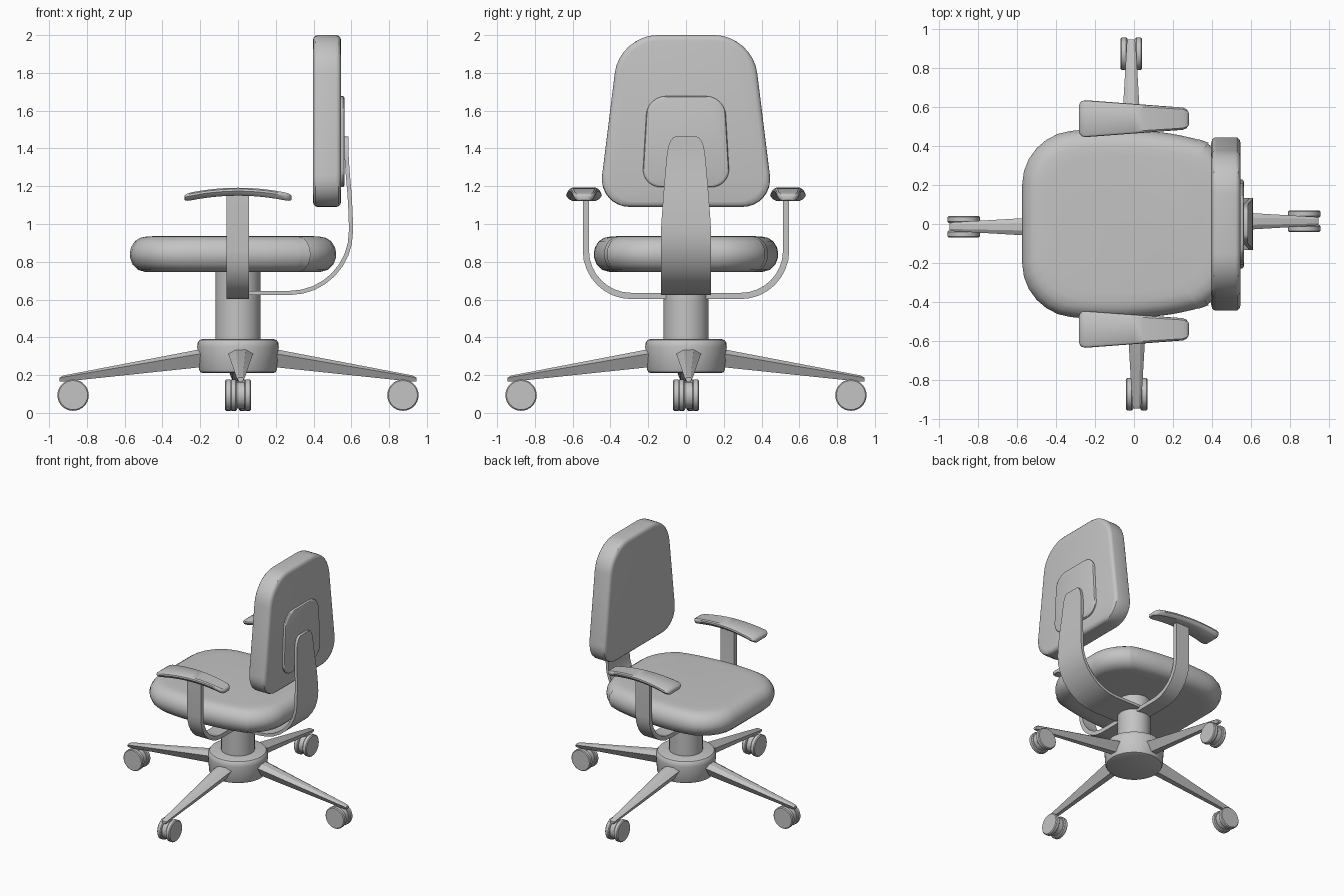
import bpy, bmesh, math
from mathutils import Vector, Matrix

if "Cube" in bpy.data.objects:
    bpy.data.objects.remove(bpy.data.objects["Cube"])

grey = bpy.data.materials.new("plain grey")
grey.diffuse_color = (0.55, 0.55, 0.55, 1)
grey.use_nodes = True
grey.node_tree.nodes["Principled BSDF"].inputs["Base Color"].default_value = grey.diffuse_color


def finish(name, bm, angle=35):
    """Turn a bmesh into a shaded grey object."""
    bmesh.ops.recalc_face_normals(bm, faces=bm.faces)
    me = bpy.data.meshes.new(name)
    bm.to_mesh(me)
    bm.free()
    me.materials.append(grey)
    ob = bpy.data.objects.new(name, me)
    bpy.context.collection.objects.link(ob)
    bpy.ops.object.select_all(action='DESELECT')
    ob.select_set(True)
    bpy.context.view_layer.objects.active = ob
    bpy.ops.object.shade_smooth_by_angle(angle=math.radians(angle))
    return ob


def add_loft(bm, rings):
    """Skin a list of closed rings and cap both ends."""
    loops = [[bm.verts.new(p) for p in r] for r in rings]
    n = len(loops[0])
    for a, b in zip(loops, loops[1:]):
        for i in range(n):
            j = (i + 1) % n
            bm.faces.new((a[i], a[j], b[j], b[i]))
    bm.faces.new(loops[0])
    bm.faces.new(loops[-1])


def loft(name, rings, angle=35):
    bm = bmesh.new()
    add_loft(bm, rings)
    return finish(name, bm, angle)


def rounded(points, closed=True, seg=8):
    """Polyline of (u, v, cut) corners, each rounded over its cut length."""
    out, n = [], len(points)
    for i, (u, v, cut) in enumerate(points):
        p = Vector((u, v))
        if cut == 0 or (not closed and i in (0, n - 1)):
            out.append(p)
            continue
        a = p + (Vector(points[i - 1][:2]) - p).normalized() * cut
        d = p + (Vector(points[(i + 1) % n][:2]) - p).normalized() * cut
        b, c = a.lerp(p, 0.55), d.lerp(p, 0.55)
        for k in range(seg + 1):
            t = k / seg
            s = 1 - t
            out.append(a * s**3 + b * 3*s*s*t + c * 3*s*t*t + d * t**3)
    return out


def mirrored(half):
    """Complete an outline across its first axis."""
    return half + [(-u, v, c) for u, v, c in reversed(half)]


def cushion(name, outline, profile, place):
    """Stack copies of an outline, inset by the (inset, height) profile."""
    us, vs = [p.x for p in outline], [p.y for p in outline]
    cu, cv = (max(us) + min(us)) / 2, (max(vs) + min(vs)) / 2
    hu, hv = (max(us) - min(us)) / 2, (max(vs) - min(vs)) / 2
    rings = [[place(cu + (p.x - cu) * (1 - d / hu), cv + (p.y - cv) * (1 - d / hv), h)
              for p in outline] for d, h in profile]
    return loft(name, rings)


def strip(name, path, thick, half_width, place):
    """Flat bar swept along a 2D path."""
    rings = []
    for i, p in enumerate(path):
        t = (path[min(i + 1, len(path) - 1)] - path[max(i - 1, 0)]).normalized()
        o = Vector((-t.y, t.x)) * thick / 2
        w = half_width(p)
        rings.append([place(p + o, w), place(p + o, -w), place(p - o, -w), place(p - o, w)])
    return loft(name, rings)


def turned(name, profile, seg=40):
    """Solid of revolution about z from (radius, height) pairs."""
    return loft(name, [[(r * math.cos(2 * math.pi * i / seg), r * math.sin(2 * math.pi * i / seg), z)
                        for i in range(seg)] for r, z in profile])


# Hub and column
turned("base_hub", [(0.185, 0.21), (0.2, 0.216), (0.207, 0.23), (0.216, 0.35),
                    (0.213, 0.372), (0.203, 0.386), (0.185, 0.392)])
turned("column", [(0.12, 0.35), (0.12, 0.78)])


# Four legs with twin casters, each set slightly off the radial line
def leg_section(x, top, bottom, wide, ridge, foot):
    side = top - (top - bottom) * 0.25
    return [(x, ridge, top), (x, wide, side), (x, foot, bottom),
            (x, -foot, bottom), (x, -wide, side), (x, -ridge, top)]


for k, side in enumerate(("rear", "left", "front", "right")):
    turn = Matrix.Rotation(k * math.pi / 2, 4, 'Z') @ Matrix.Translation((0, 0.014, 0))
    bm = bmesh.new()
    add_loft(bm, [leg_section(0.12, 0.352, 0.25, 0.07, 0.028, 0.025),
                  leg_section(0.925, 0.198, 0.165, 0.023, 0.012, 0.012),
                  leg_section(0.945, 0.187, 0.165, 0.018, 0.01, 0.01)])
    bm.transform(turn)
    finish(side + "_leg", bm, 20)
    bm = bmesh.new()
    # Wheels, inner disc and stem
    for y0, y1, rad, e in ((-0.055, -0.02, 0.083, 0.006), (0.02, 0.055, 0.083, 0.006),
                           (-0.025, 0.025, 0.07, 0.003)):
        prof = [(rad - e, y0), (rad, y0 + e), (rad, y1 - e), (rad - e, y1)]
        add_loft(bm, [[(0.873 + r * math.cos(a * math.pi / 14), y, 0.094 + r * math.sin(a * math.pi / 14))
                       for a in range(28)] for r, y in prof])
    add_loft(bm, [[(0.873 + sx * 0.02, sy * 0.012, z) for sx, sy in ((1, 1), (-1, 1), (-1, -1), (1, -1))]
                  for z in (0.1, 0.185)])
    bm.transform(turn)
    finish(side + "_caster", bm)

# Seat cushion, outline given as (y, x)
seat = rounded(mirrored([(0.455, -0.573, 0.25), (0.497, -0.1, 0.15),
                         (0.455, 0.27, 0.12), (0.37, 0.52, 0.2)]), seg=6)
cushion("seat", seat,
        [(0.13, 0.745), (0.08, 0.747), (0.045, 0.757), (0.015, 0.785), (0.002, 0.82), (0, 0.845),
         (0.006, 0.875), (0.025, 0.907), (0.055, 0.927), (0.09, 0.934), (0.14, 0.936)],
        lambda u, v, h: (v, u, h))

# Backrest, outline given as (y, z)
back = rounded(mirrored([(0.465, 1.09, 0.17), (0.352, 2.0, 0.2)]))
cushion("backrest", back,
        [(0.03, 0.396), (0.014, 0.4), (0.003, 0.41), (0, 0.422), (0, 0.52),
         (0.003, 0.532), (0.014, 0.542), (0.03, 0.546)],
        lambda u, v, h: (h, u, v))
panel = rounded(mirrored([(0.233, 1.195, 0.1), (0.205, 1.677, 0.1)]))
cushion("back_panel", panel, [(0, 0.54), (0, 0.555), (0.004, 0.561), (0.012, 0.564)],
        lambda u, v, h: (h, u, v))

# Curved back support, tapering to a rounded tip
path = rounded([(-0.05, 0.635, 0), (0.603, 0.635, 0.33), (0.596, 1.1, 0.1), (0.578, 1.3, 0.05)]
               + [(0.574 - 0.0001 * i, z, 0) for i, z in enumerate((1.38, 1.415, 1.44, 1.455, 1.463))],
               closed=False)


def support_width(p):
    w = 0.133 - 0.033 * max(0, min(1, (p.y - 0.95) / 0.43)) ** 1.2
    if p.y > 1.36:
        w -= 0.05 * (1 - math.sqrt(max(0, 1 - ((p.y - 1.36) / 0.104) ** 2)))
    return w


strip("back_support", path, 0.022, support_width, lambda p, w: (p.x, w, p.y))

# One U-shaped bar carries both arms
path = rounded([(-0.53, 1.16, 0), (-0.53, 0.619, 0.24), (0.53, 0.619, 0.24), (0.53, 1.16, 0)],
               closed=False)
strip("arm_bar", path, 0.033, lambda p: 0.06, lambda p, w: (w - 0.002, p.x, p.y))

# Arched arm pads, tapered toward the back, with narrowed undersides
section = [(0.7, -0.042), (0.86, -0.034), (1.0, -0.018), (0.97, -0.007), (0.84, 0),
           (-0.84, 0), (-0.97, -0.007), (-1.0, -0.018), (-0.86, -0.034), (-0.7, -0.042)]
for s, side in ((-1, "right"), (1, "left")):
    rings = []
    stations = [-0.283, -0.279, -0.268, -0.25] + [-0.2 + 0.05 * i for i in range(9)] + [0.25, 0.268, 0.279, 0.283]
    for x in stations:
        end = max(0, (abs(x) - 0.248) / 0.035)
        shrink = 1 - math.sqrt(max(0, 1 - end * end))
        w = 0.097 - 0.042 * (x + 0.28) / 0.56 - 0.035 * shrink
        top = 1.192 - 0.4 * x * x - 0.012 * shrink
        depth = 1 - 0.5 * shrink
        rings.append([(x, s * 0.54 + w * u, top + h * depth) for u, h in section])
    loft(side + "_arm_pad", rings)
